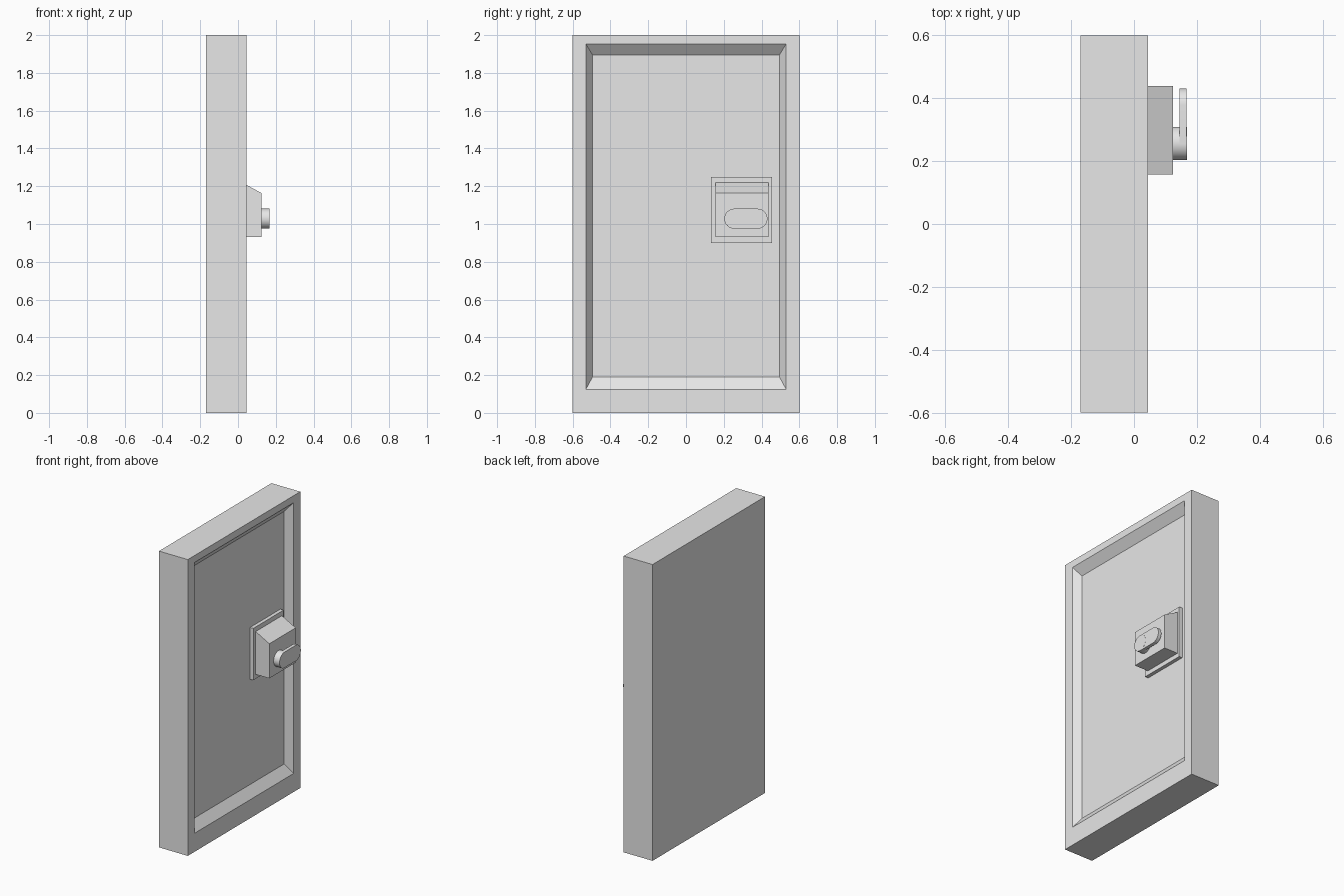
import bpy, bmesh, math

old = bpy.data.objects.get("Cube")
if old:
    bpy.data.objects.remove(old, do_unlink=True)

grey = bpy.data.materials.new("plain_grey")
grey.use_nodes = True
grey.diffuse_color = (0.8, 0.8, 0.8, 1)
grey.node_tree.nodes["Principled BSDF"].inputs["Base Color"].default_value = (0.8, 0.8, 0.8, 1)


def finish(name, bm, smooth=False):
    bmesh.ops.recalc_face_normals(bm, faces=bm.faces)
    mesh = bpy.data.meshes.new(name)
    bm.to_mesh(mesh)
    bm.free()
    mesh.materials.append(grey)
    obj = bpy.data.objects.new(name, mesh)
    bpy.context.collection.objects.link(obj)
    if smooth:
        bpy.ops.object.select_all(action="DESELECT")
        obj.select_set(True)
        bpy.context.view_layer.objects.active = obj
        bpy.ops.object.shade_smooth_by_angle(angle=math.radians(35))
    return obj


def box(x, y, z):
    """Box between (low, high) limits on each axis."""
    bm = bmesh.new()
    bmesh.ops.create_cube(bm, size=2)
    for v in bm.verts:
        v.co = [lim[c > 0] for lim, c in zip((x, y, z), v.co)]
    return bm


def extrude_outline(points, x0, x1):
    """Prism along x from an outline of (y, z) points."""
    bm = bmesh.new()
    face = bm.faces.new([bm.verts.new((x0, y, z)) for y, z in points])
    out = bmesh.ops.extrude_face_region(bm, geom=[face])
    for v in out["geom"]:
        if isinstance(v, bmesh.types.BMVert):
            v.co.x = x1
    return bm


def capsule(y0, y1, z, r, steps=24):
    """Rounded slot outline; a circle when y0 equals y1."""
    pts = []
    for centre, start in ((y1, -math.pi / 2), (y0, math.pi / 2)):
        for i in range(steps + 1):
            if y0 == y1 and i == steps:
                continue
            a = start + math.pi * i / steps
            pts.append((centre + r * math.cos(a), z + r * math.sin(a)))
    return pts


# Door slab with a sloped-edge recessed panel on the +x face
FACE, PANEL = 0.045, -0.002
bm = box((-0.17, FACE), (-0.6, 0.6), (0, 2))
front = max(bm.faces, key=lambda f: f.calc_center_median().x)
for x, half_y, low, high in ((FACE, 0.53, 0.125, 1.953), (PANEL, 0.495, 0.19, 1.895)):
    bmesh.ops.inset_region(bm, faces=[front], thickness=0.03)
    for v in front.verts:
        v.co = (x, math.copysign(half_y, v.co.y), high if v.co.z > 1 else low)
finish("door_slab", bm)

# Lock plate and housing with a sloped top
finish("lock_plate", box((PANEL, 0.022), (0.132, 0.455), (0.9, 1.25)))
bm = box((0.02, 0.124), (0.157, 0.438), (0.93, 1.22))
for v in bm.verts:
    if v.co.x > 0.1 and v.co.z > 1.1:
        v.co.z = 1.164
finish("lock_housing", bm)

# Handle pivot and lever
PIVOT, HEIGHT, RADIUS = 0.256, 1.028, 0.053
finish("handle_pivot", extrude_outline(capsule(PIVOT, PIVOT, HEIGHT, RADIUS), 0.123, 0.168), True)
finish("handle_lever", extrude_outline(capsule(PIVOT, 0.378, HEIGHT, RADIUS), 0.1445, 0.1675), True)
